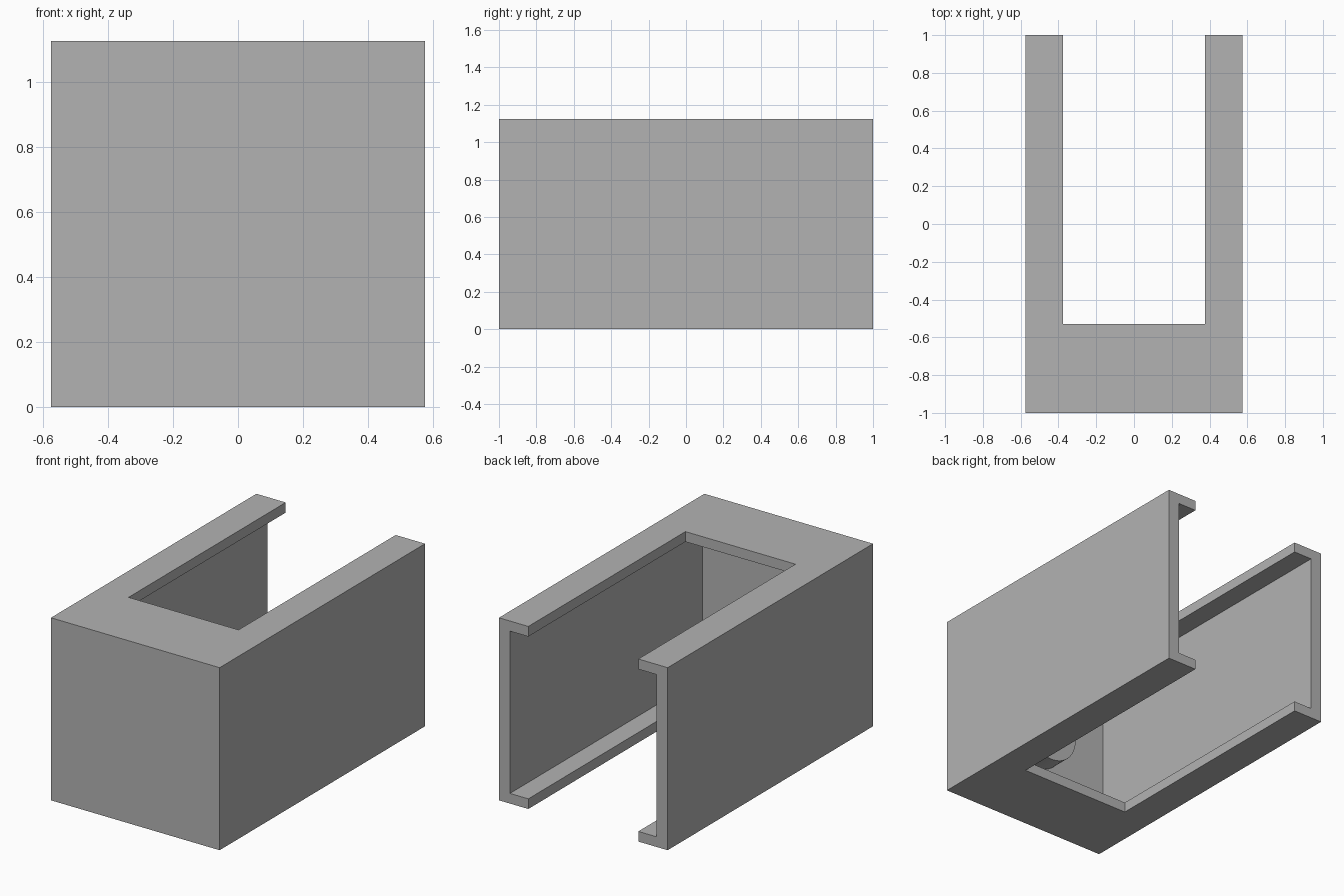
import bpy
from mathutils import Vector

if "Cube" in bpy.data.objects:
    bpy.data.objects.remove(bpy.data.objects["Cube"], do_unlink=True)

WIDTH, LENGTH, HEIGHT = 1.15, 2.0, 1.125
FRONT_INNER = -0.875  # inner face of the front wall
OVERSHOOT = 1.2       # cutters run past the open back

grey = bpy.data.materials.new("plain_grey")
grey.use_nodes = True
colour = (0.45, 0.45, 0.45, 1)
grey.diffuse_color = colour
grey.node_tree.nodes["Principled BSDF"].inputs["Base Color"].default_value = colour


def box(name, low, high):
    """Box between two opposite corners."""
    low, high = Vector(low), Vector(high)
    bpy.ops.mesh.primitive_cube_add(size=1, location=(low + high) / 2)
    obj = bpy.context.object
    obj.name = name
    obj.scale = high - low
    bpy.ops.object.transform_apply(location=True, rotation=False, scale=True)
    return obj


def cut(target, cutter):
    """Subtract the cutter and discard it."""
    mod = target.modifiers.new("cut", 'BOOLEAN')
    mod.operation = 'DIFFERENCE'
    mod.solver = 'EXACT'
    mod.object = cutter
    bpy.context.view_layer.objects.active = target
    bpy.ops.object.modifier_apply(modifier=mod.name)
    bpy.data.objects.remove(cutter, do_unlink=True)


# Housing: outer block, hollowed from the back, slotted top and bottom
housing = box("housing", (-WIDTH / 2, -LENGTH / 2, 0), (WIDTH / 2, LENGTH / 2, HEIGHT))
cut(housing, box("cavity_cutter", (-0.5, FRONT_INNER, 0.0625),
                 (0.5, OVERSHOOT, HEIGHT - 0.0625)))
cut(housing, box("slot_cutter", (-0.375, -0.53, -0.1),
                 (0.375, OVERSHOOT, HEIGHT + 0.1)))
housing.data.materials.clear()
housing.data.materials.append(grey)

# Round boss on the inside of the front wall
sunk, boss_end = FRONT_INNER - 0.03, -0.75
bpy.ops.mesh.primitive_cylinder_add(
    vertices=48, radius=0.1875, depth=boss_end - sunk,
    location=(0, (sunk + boss_end) / 2, 0.5), rotation=(1.5708, 0, 0))
boss = bpy.context.object
boss.name = "round_boss"
boss.data.materials.append(grey)
bpy.ops.object.shade_smooth_by_angle()
